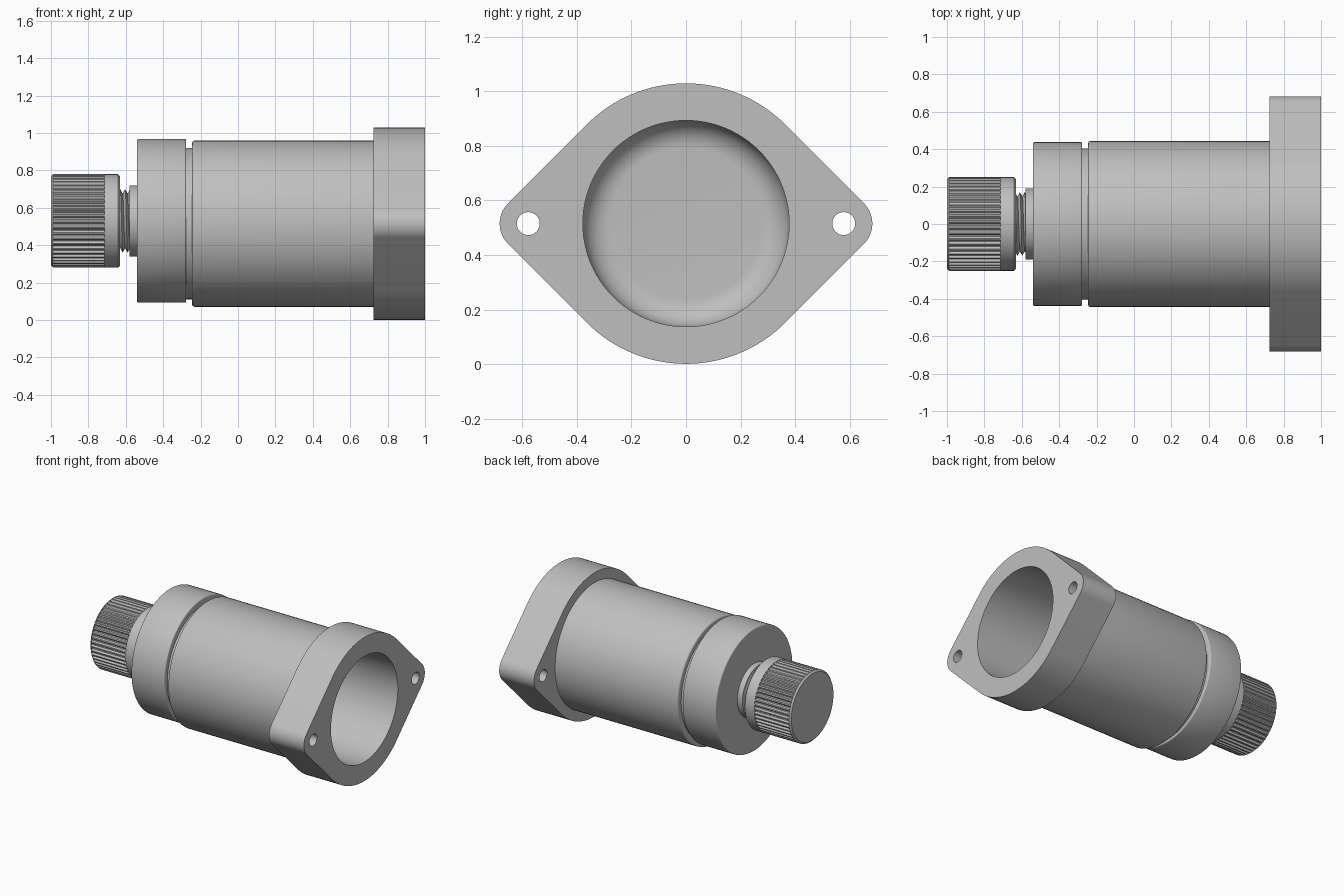
import bpy, bmesh
from math import sin, cos, pi, radians, acos, tau
from mathutils import Vector

if "Cube" in bpy.data.objects:
    bpy.data.objects.remove(bpy.data.objects["Cube"])

AXIS_Z = 0.515      # axis of flange and barrel
CAP_Z = 0.53        # axis of cap and knob

grey = bpy.data.materials.new("plain grey")
grey.use_nodes = True
grey.diffuse_color = (0.52, 0.52, 0.52, 1)
grey.node_tree.nodes["Principled BSDF"].inputs["Base Color"].default_value = grey.diffuse_color


def finish(obj, angle=30):
    obj.data.materials.clear()
    obj.data.materials.append(grey)
    bpy.ops.object.select_all(action='DESELECT')
    obj.select_set(True)
    bpy.context.view_layer.objects.active = obj
    bpy.ops.object.shade_smooth_by_angle(angle=radians(angle))


def mesh_object(name, bm, z):
    bmesh.ops.remove_doubles(bm, verts=bm.verts, dist=1e-5)
    bmesh.ops.recalc_face_normals(bm, faces=bm.faces)
    me = bpy.data.meshes.new(name)
    bm.to_mesh(me)
    bm.free()
    obj = bpy.data.objects.new(name, me)
    obj.location.z = z
    bpy.context.collection.objects.link(obj)
    return obj


def loft(name, rows, point, z, count, angle=30):
    """Surface around the x axis; point(row, i) gives (x, radius)."""
    bm = bmesh.new()
    grid = []
    for row in rows:
        ring = []
        for i in range(count + 1):
            x, r = point(row, i)
            a = tau * i / count
            ring.append(bm.verts.new((x, r * cos(a), r * sin(a))))
        grid.append(ring)
    for a, b in zip(grid, grid[1:]):
        for i in range(count):
            bm.faces.new((a[i], a[i + 1], b[i + 1], b[i]))
    bmesh.ops.remove_doubles(bm, verts=bm.verts, dist=1e-5)
    bmesh.ops.dissolve_degenerate(bm, dist=1e-5, edges=bm.edges)
    finish(mesh_object(name, bm, z), angle)


def lathe(name, profile, z, count=96):
    loft(name, profile, lambda p, i: p, z, count)


def arc(x, r, size, start, end, steps=4):
    """Quarter round for a profile, centred on (x, r)."""
    return [(x + size * cos(radians(start + (end - start) * k / steps)),
             r + size * sin(radians(start + (end - start) * k / steps)))
            for k in range(steps + 1)]


# Barrel: blind bore with a rounded floor, rounded shoulder and neck groove
floor_x, bore_r, barrel_r, flange_x = -0.2, 0.378, 0.444, 0.725
lathe("barrel",
      [(floor_x, 0)]
      + arc(floor_x + 0.1, bore_r - 0.1, 0.1, 180, 90, 10)
      + [(flange_x, bore_r), (flange_x, barrel_r)]
      + arc(-0.233, barrel_r - 0.012, 0.012, 90, 180)
      + [(-0.245, 0.404), (-0.3, 0.404), (-0.3, 0)], AXIS_Z)

# End cap with softened edges, and the collar on it
cap_r = 0.4375
lathe("end_cap",
      [(-0.277, 0)] + arc(-0.285, cap_r - 0.008, 0.008, 0, 90)
      + arc(-0.532, cap_r - 0.008, 0.008, 90, 180) + [(-0.54, 0)], CAP_Z)
lathe("collar", [(-0.53, 0), (-0.53, 0.19), (-0.58, 0.19), (-0.58, 0)], CAP_Z, 64)

# Threaded stem: helical rows alternate between crest and root
PITCH, TURN = 0.026, 48
loft("threaded_stem", range(10),
     lambda k, i: (-0.675 + PITCH * (k / 2 + i / TURN), 0.17 if k % 2 else 0.146),
     CAP_Z, TURN, 50)

# Knurled knob: each tooth is a crest and a groove, with a plain band behind
TEETH, KNOB_R = 50, 0.25
knob_rows = [(-1, 0, 0), (-1, 0.238, 0), (-0.988, KNOB_R, 0), (-0.988, KNOB_R, 0.012),
             (-0.715, KNOB_R, 0.012), (-0.715, KNOB_R, 0), (-0.642, KNOB_R, 0),
             (-0.63, 0.238, 0), (-0.63, 0, 0)]
loft("knurled_knob", knob_rows,
     lambda p, i: (p[0], p[1] - (p[2] if i % 4 > 1 else 0)), CAP_Z, TEETH * 4, 25)

# Mounting flange: round plate drawn out to two eared tips, with three holes
BIG_R, EAR_R, EAR_Y = 0.514, 0.105, 0.578
tangent = acos((BIG_R - EAR_R) / EAR_Y)


def arc_points(cx, r, start, end, steps):
    return [(cx + r * cos(start + (end - start) * k / steps),
             r * sin(start + (end - start) * k / steps)) for k in range(steps + 1)]


outline = (arc_points(EAR_Y, EAR_R, -tangent, tangent, 16)
           + arc_points(0, BIG_R, tangent, pi - tangent, 32)
           + arc_points(-EAR_Y, EAR_R, pi - tangent, pi + tangent, 16)
           + arc_points(0, BIG_R, pi + tangent, tau - tangent, 32))
loops = [outline, arc_points(0, bore_r, 0, tau, 96)[:-1]]
loops += [arc_points(s * EAR_Y, 0.042, 0, tau, 32)[:-1] for s in (1, -1)]

curve = bpy.data.curves.new("flange", 'CURVE')
curve.dimensions = '2D'
curve.fill_mode = 'BOTH'
curve.extrude = (1 - flange_x) / 2
for loop in loops:
    spline = curve.splines.new('POLY')
    spline.points.add(len(loop) - 1)
    for p, (u, v) in zip(spline.points, loop):
        p.co = (u, v, 0, 1)
    spline.use_cyclic_u = True
flange = bpy.data.objects.new("flange", curve)
bpy.context.collection.objects.link(flange)
flange.location = ((1 + flange_x) / 2, 0, AXIS_Z)
flange.rotation_euler = (pi / 2, 0, pi / 2)     # plate faces +x
bpy.ops.object.select_all(action='DESELECT')
flange.select_set(True)
bpy.context.view_layer.objects.active = flange
bpy.ops.object.convert(target='MESH')
flange = bpy.context.view_layer.objects.active
bm = bmesh.new()
bm.from_mesh(flange.data)
bmesh.ops.remove_doubles(bm, verts=bm.verts, dist=1e-5)
bmesh.ops.recalc_face_normals(bm, faces=bm.faces)
bm.to_mesh(flange.data)
bm.free()
finish(flange)
